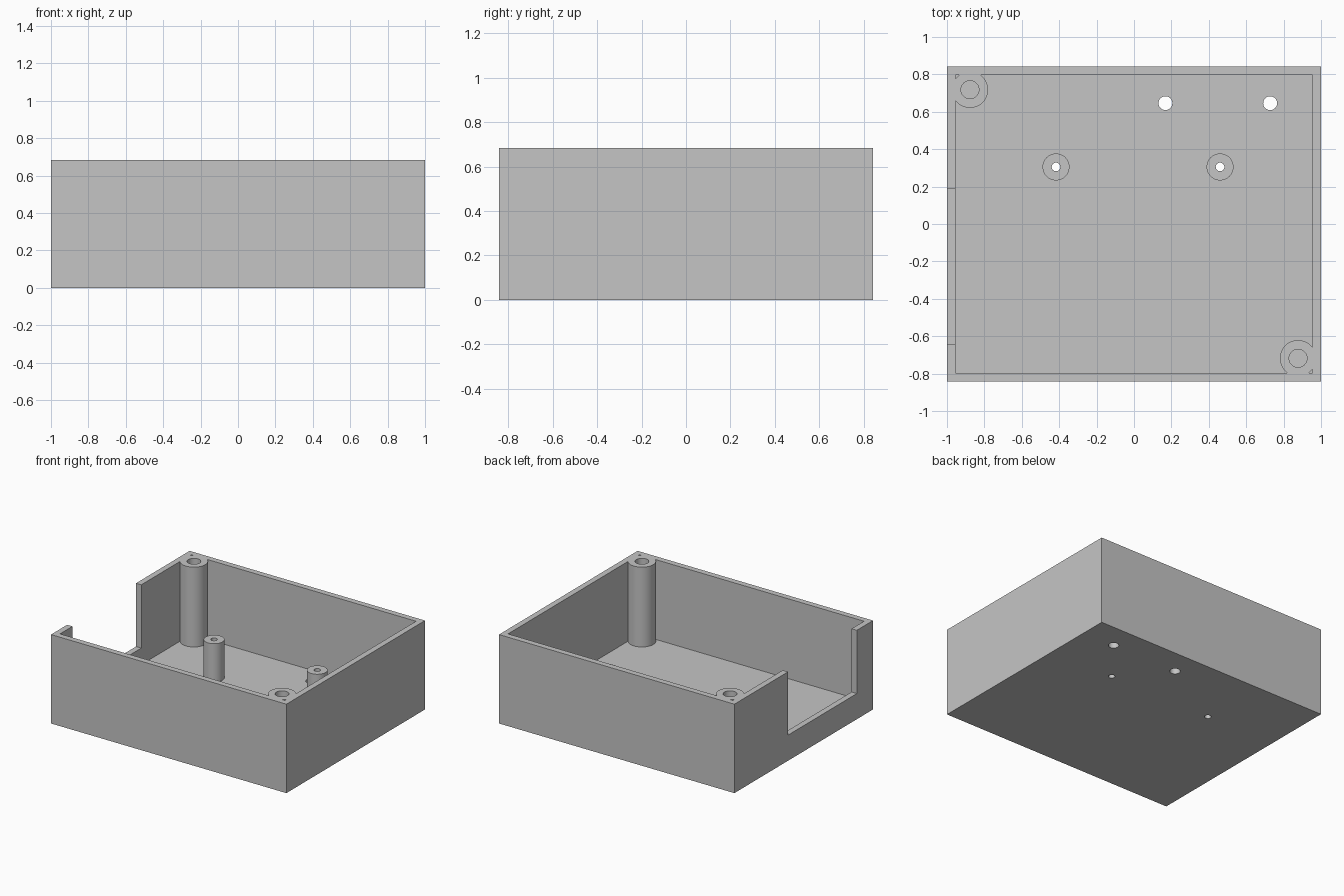
import bpy
import bmesh
import math
from mathutils import Matrix, Vector

cube = bpy.data.objects.get("Cube")
if cube:
    bpy.data.objects.remove(cube, do_unlink=True)

# Main dimensions
HALF_X, HALF_Y, HEIGHT = 1.0, 0.841, 0.683
WALL, FLOOR = 0.045, 0.07
STANDOFF_TOP, NOTCH_SILL = 0.364, 0.197
POSTS = [(-0.877, 0.718), (0.877, -0.718)]
STANDOFFS = [(-0.417, 0.305), (0.46, 0.305)]
FLOOR_HOLES = [(0.168, 0.646), (0.728, 0.646)]

grey = bpy.data.materials.new("plain grey")
grey.use_nodes = True
colour = (0.56, 0.56, 0.56, 1)
grey.diffuse_color = colour
grey.node_tree.nodes["Principled BSDF"].inputs["Base Color"].default_value = colour


def make_object(name, bm):
    mesh = bpy.data.meshes.new(name)
    bm.to_mesh(mesh)
    bm.free()
    mesh.materials.append(grey)
    obj = bpy.data.objects.new(name, mesh)
    bpy.context.collection.objects.link(obj)
    return obj


def box(name, low, high):
    low, high = Vector(low), Vector(high)
    bm = bmesh.new()
    place = Matrix.Translation((low + high) / 2) @ Matrix.Diagonal((*(high - low), 1))
    bmesh.ops.create_cube(bm, size=1, matrix=place)
    return make_object(name, bm)


def cylinder(name, centre, radius, bottom, top):
    bm = bmesh.new()
    bmesh.ops.create_cone(bm, cap_ends=True, segments=48, radius1=radius, radius2=radius,
                          depth=top - bottom,
                          matrix=Matrix.Translation((*centre, (bottom + top) / 2)))
    return make_object(name, bm)


def cut(target, cutter):
    """Subtract the cutter from the target, then discard the cutter."""
    cutter.hide_render = True
    mod = target.modifiers.new("cut", 'BOOLEAN')
    mod.operation, mod.solver, mod.object = 'DIFFERENCE', 'EXACT', cutter
    bpy.context.view_layer.objects.active = target
    bpy.ops.object.modifier_apply(modifier=mod.name)
    bpy.data.objects.remove(cutter, do_unlink=True)


# Cavity, leaving solid corner posts and board standoffs
cavity = box("cavity", (WALL - HALF_X, WALL - HALF_Y, FLOOR),
             (HALF_X - WALL, HALF_Y - WALL, HEIGHT + 0.1))
for spot in POSTS:
    cut(cavity, cylinder("corner_post", spot, 0.097, 0, 1))
for spot in STANDOFFS:
    cut(cavity, cylinder("standoff", spot, 0.072, 0, STANDOFF_TOP))

# Open-topped case
case = box("open_case", (-HALF_X, -HALF_Y, 0), (HALF_X, HALF_Y, HEIGHT))
cut(case, cavity)

# Side wall opening
cut(case, box("side_opening", (-HALF_X - 0.1, -0.645, NOTCH_SILL),
              (-HALF_X + WALL + 0.02, 0.19, 1)))

# Blind screw holes in the posts, through holes in standoffs and floor
for spot in POSTS:
    cut(case, cylinder("screw_hole", spot, 0.048, FLOOR, 1))
for spot in STANDOFFS:
    cut(case, cylinder("standoff_hole", spot, 0.023, -0.1, 1))
for spot in FLOOR_HOLES:
    cut(case, cylinder("floor_hole", spot, 0.037, -0.1, FLOOR + 0.1))

# Smooth round surfaces, crisp edges
bpy.ops.object.select_all(action='DESELECT')
case.select_set(True)
bpy.context.view_layer.objects.active = case
bpy.ops.object.shade_smooth_by_angle(angle=math.radians(30))
